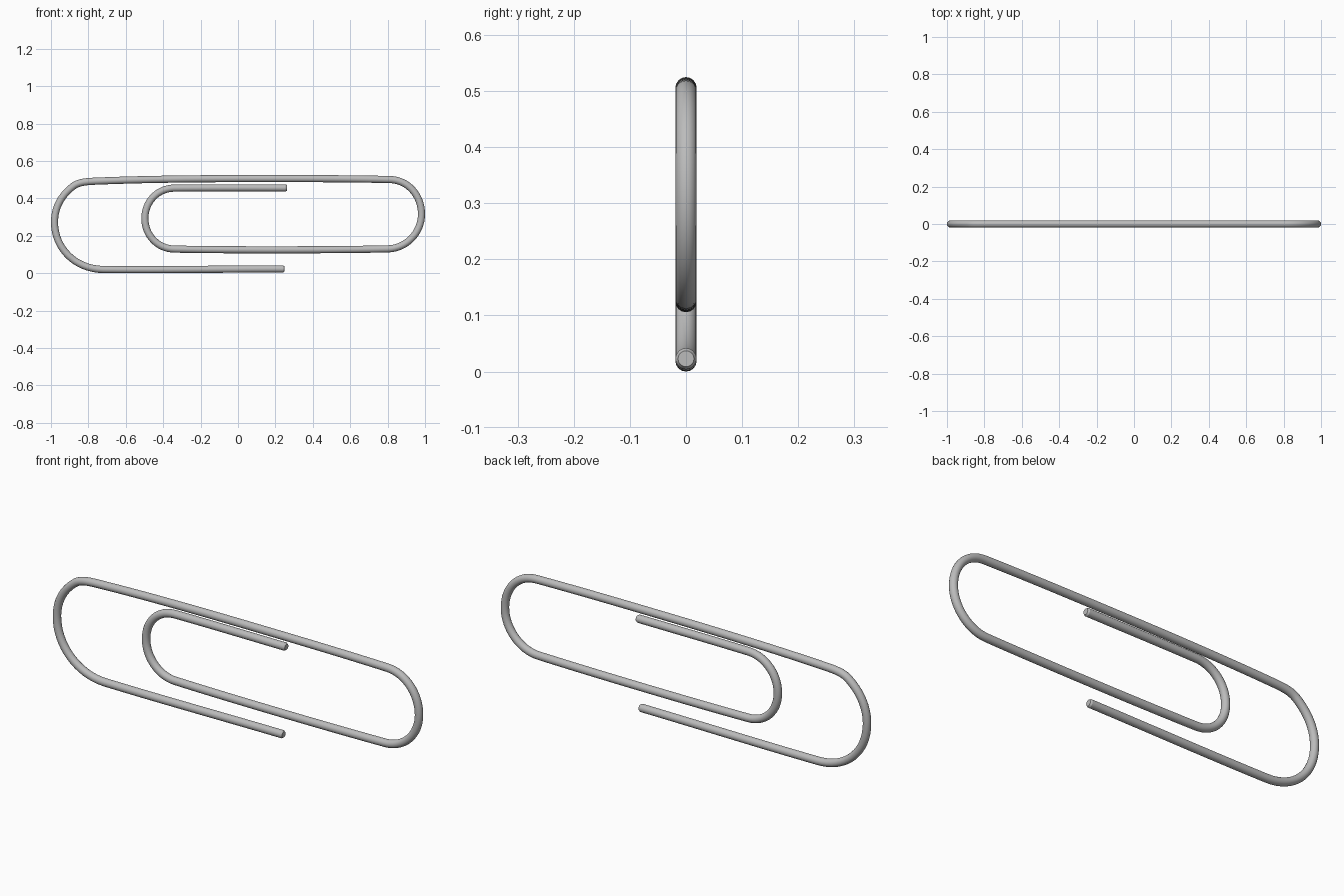
import bpy
from mathutils import Vector
from mathutils.geometry import interpolate_bezier

cube = bpy.data.objects.get("Cube")
if cube:
    bpy.data.objects.remove(cube, do_unlink=True)

RADIUS = 0.019

# Steel colour
steel = bpy.data.materials.new("steel_grey")
steel.use_nodes = True
color = (0.5, 0.5, 0.5, 1)
steel.diffuse_color = color
steel.node_tree.nodes["Principled BSDF"].inputs["Base Color"].default_value = color

# Wire path knots: x, z, heading x, heading z, handle length before, after
knots = [
    (0.24, 0.025, -1, 0, 0.1, 0.3),            # outer wire end
    (-0.72, 0.022, -1, 0.01, 0.3, 0.15),
    (-0.981, 0.275, 0, 1, 0.14, 0.08),         # large bend
    (-0.88, 0.468, 0.8, 0.6, 0.08, 0.04),
    (-0.74, 0.495, 1, 0.04, 0.06, 0.25),
    (0.1, 0.508, 1, 0, 0.3, 0.25),             # top run
    (0.81, 0.503, 1, -0.02, 0.25, 0.1),
    (0.981, 0.318, 0, -1, 0.1, 0.1),           # right bend
    (0.80, 0.132, -1, -0.02, 0.1, 0.3),
    (-0.34, 0.131, -1, 0.02, 0.3, 0.09),       # inner run
    (-0.498, 0.295, 0, 1, 0.09, 0.09),         # inner bend
    (-0.34, 0.457, 1, 0.01, 0.09, 0.2),
    (0.255, 0.458, 1, 0, 0.2, 0.1),            # inner wire end
]

path = []
for a, b in zip(knots, knots[1:]):
    p, q = Vector((a[0], 0, a[1])), Vector((b[0], 0, b[1]))
    u = Vector((a[2], 0, a[3])).normalized()
    v = Vector((b[2], 0, b[3])).normalized()
    path += interpolate_bezier(p, p + u * a[5], q - v * b[4], q, 17)[:-1]
path.append(q)

# Short tapered tips chamfer both cut ends
tip = Vector((0.008, 0, 0))
path = [path[0] + tip] + path + [path[-1] + tip]

# Round wire swept along the path
curve = bpy.data.curves.new("bent_wire", "CURVE")
curve.dimensions = "3D"
curve.bevel_depth = RADIUS
curve.bevel_resolution = 6
curve.use_fill_caps = True
spline = curve.splines.new("POLY")
spline.points.add(len(path) - 1)
for point, co in zip(spline.points, path):
    point.co = (*co, 1)
    point.radius = 1
spline.points[0].radius = spline.points[-1].radius = 0.75
curve.materials.append(steel)

wire = bpy.data.objects.new("bent_wire", curve)
bpy.context.collection.objects.link(wire)
bpy.ops.object.select_all(action="DESELECT")
wire.select_set(True)
bpy.context.view_layer.objects.active = wire
bpy.ops.object.convert(target="MESH")
bpy.ops.object.shade_smooth_by_angle()

# Rest the wire on the ground
lowest = min(v.co.z for v in wire.data.vertices)
for v in wire.data.vertices:
    v.co.z -= lowest
